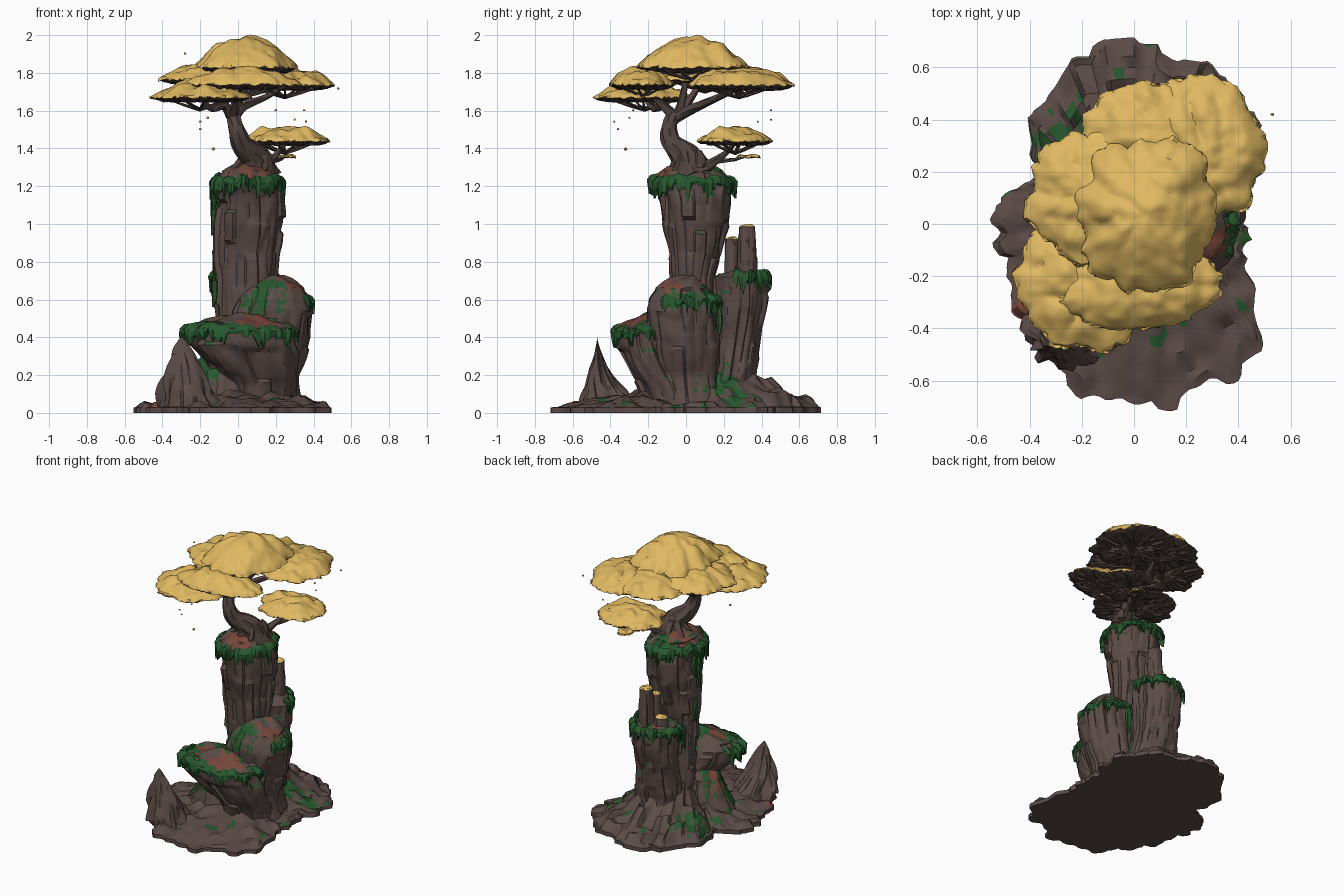
import bpy, bmesh, math, random
from math import sin, cos, pi, floor
from mathutils import Vector, noise

if "Cube" in bpy.data.objects:
    bpy.data.objects.remove(bpy.data.objects["Cube"])

random.seed(7)


def material(name, rgb):
    m = bpy.data.materials.new(name)
    m.diffuse_color = (*rgb, 1)
    m.use_nodes = True
    m.node_tree.nodes["Principled BSDF"].inputs["Base Color"].default_value = m.diffuse_color
    return m


ROCK = material("brown rock", (0.105, 0.071, 0.062))
MOSS = material("green moss", (0.020, 0.095, 0.026))
RED = material("red lichen", (0.18, 0.062, 0.042))
LEAF = material("golden leaves", (0.74, 0.48, 0.12))
BARK = material("dark bark", (0.082, 0.057, 0.049))
# patches of lichen and moss: (x, y, z, radius)
RED_SPOTS = [(.08, -.1, 1.29, .11), (-.06, .1, 1.29, .07), (.12, -.28, .48, .10), (-.1, -.2, .5, .05),
             (.28, -.06, .66, .07), (0, .3, .75, .06), (-.45, -.35, .05, .05), (-.22, -.03, .23, .06)]
GREEN_SPOTS = [(-.3, .34, .1, .09), (.25, .2, .12, .10), (.4, .28, .06, .06), (.14, -.16, .62, .11),
               (.36, -.02, .6, .07), (-.2, -.1, .25, .13), (.05, .2, 1.28, .10), (-.18, -.25, .47, .10)]


def nz(x, y, z):
    return noise.noise(Vector((x, y, z)))


def cell(x, y, z):
    return noise.cell(Vector((x + .5, y + .5, z + .5)))


def ground_colour(f, green=0.3):
    c = f.calc_center_median()
    wob = 0.08 * nz(c.x * 14, c.y * 14, c.z * 14) + 0.05 * nz(c.x * 40, c.y * 40, c.z * 40)
    if f.normal.z > 0.3 and any((c - Vector(s[:3])).length < s[3] + wob for s in RED_SPOTS):
        return 2
    if f.normal.z > 0 and any((c - Vector(s[:3])).length < s[3] + wob * 1.8 - .01 for s in GREEN_SPOTS):
        return 1
    return int(f.normal.z > 0.4 and nz(c.x * 9 + 5, c.y * 9, c.z * 9) > green)


def loft(name, rings, mats, loop=False, rule=None):
    """Skin equal-sized closed rings; rule(face, ring_index) gives the material."""
    n, bm, tagged = len(rings[0]), bmesh.new(), []
    vs = [[bm.verts.new(p) for p in r] for r in rings]
    for i in range(len(rings) if loop else len(rings) - 1):
        a, b = vs[i], vs[(i + 1) % len(rings)]
        for j in range(n):
            k = (j + 1) % n
            tagged.append((bm.faces.new((a[j], a[k], b[k], b[j])), i))
    if not loop:
        tagged += [(bm.faces.new(vs[0][::-1]), 0), (bm.faces.new(vs[-1]), len(rings) - 2)]
    bmesh.ops.recalc_face_normals(bm, faces=bm.faces)
    for f, i in tagged:
        f.material_index = rule(f, i) if rule else 0
    me = bpy.data.meshes.new(name)
    bm.to_mesh(me)
    bm.free()
    for m in mats:
        me.materials.append(m)
    bpy.context.collection.objects.link(bpy.data.objects.new(name, me))


def lerp_keys(keys, t):
    for a, b in zip(keys, keys[1:]):
        if t <= b[0]:
            u = (t - a[0]) / (b[0] - a[0])
            return [p + (q - p) * u for p, q in zip(a, b)]
    return list(keys[-1])


def rock(name, keys, dome, seed, amp=0.07, cols=16, leafy=False, green=0.2):
    """Columnar rock; keys are (z, centre x, centre y, radius x, radius y)."""
    n, z0, z1 = cols * 6, keys[0][0], keys[-1][0]
    steps = max(6, int((z1 - z0) / 0.018))

    def block(j, z):
        c, a = j // 6, 2 * pi * j / n
        s = 0.99 + amp * (cell(c, floor(z * 6 + 2 * cell(c, seed, 0)), seed) - 0.5)
        s += 0.11 * nz(cos(a) * 1.8 + seed, sin(a) * 1.8, z * 5) + 0.05 * nz(cos(a) * 5 + seed, sin(a) * 5, z * 9)
        return s - (0.022 if j % 6 == 0 else 0)

    rings = []
    for i in range(steps + 1):
        z, cx, cy, rx, ry = lerp_keys(keys, z0 + (z1 - z0) * i / steps)
        rings.append([(cx + rx * block(j, z) * cos(2 * pi * j / n),
                       cy + ry * block(j, z) * sin(2 * pi * j / n), z) for j in range(n)])
    _, cx, cy, rx, ry = keys[-1]
    for s in (0.97, 0.91, 0.84, 0.76, 0.66, 0.56, 0.45, 0.34, 0.22, 0.1, 0.02):
        ring = []
        for j in range(n):
            a, w = 2 * pi * j / n, s * (block(j, z1) if s > 0.8 else 1)
            x, y = cx + rx * w * cos(a), cy + ry * w * sin(a)
            ring.append((x, y, z1 + dome * (1 - s ** 2.4) + 0.05 * nz(x * 12, y * 12, seed) * (1 - s)))
        rings.append(ring)
    loft(name, rings, (ROCK, MOSS, RED, LEAF),
         rule=lambda f, i: 3 * (i > steps) if leafy else ground_colour(f, green))


def moss(name, c, rx, ry, z, drop, a0=0, a1=360, seed=0):
    """Mossy rim with hanging drips between two angles."""
    full, n, rings = a1 - a0 >= 360, int((a1 - a0) / 2.5), []
    for i in range(n if full else n + 1):
        a = math.radians(a0 + (a1 - a0) * i / n)
        w = 1 + 0.11 * nz(cos(a) * 1.8 + seed, sin(a) * 1.8, z * 5) + random.uniform(-0.01, 0.04)
        d = 0.02 + drop * (abs(nz(cos(a) * 5, sin(a) * 5, seed + 2)) + 1.1 * random.random() ** 5)
        zz = z + 0.03 * nz(cos(a) * 4, sin(a) * 4, seed)
        inner = 0.86 + 0.16 * nz(cos(a) * 5, sin(a) * 5, seed + 8)
        rings.append([(c[0] + rx * w * s * cos(a), c[1] + ry * w * s * sin(a), h) for s, h in (
            (inner, zz + 0.022), (0.98, zz + 0.012), (1.06, zz - 0.012), (1.045, zz - d), (1, zz - d), (0.85, zz - 0.03))])
    loft(name, rings, (MOSS,), loop=full)


def tube(name, pts, mat, sides=10, knobs=0.12):
    """Smooth tapered limb through (x, y, z, radius) points."""
    P = [Vector(p) for p in pts]
    P = [2 * P[0] - P[1]] + P + [2 * P[-1] - P[-2]]
    path = [0.5 * (2 * b + (c - a) * t + (2 * a - 5 * b + 4 * c - d) * t * t + (3 * b - a - 3 * c + d) * t ** 3)
            for a, b, c, d in zip(P, P[1:], P[2:], P[3:]) for t in (0, .2, .4, .6, .8)] + [P[-2]]
    rings = []
    for i, p in enumerate(path):
        t = (path[min(i + 1, len(path) - 1)] - path[max(i - 1, 0)]).to_3d().normalized()
        u = t.cross(Vector((0.31, 0.9, 0.1))).normalized()
        v = t.cross(u)
        rings.append([p.to_3d() + max(p[3], 0.002) * (1 + knobs * sin(3 * j + i * 0.4))
                      * (u * cos(2 * pi * j / sides) + v * sin(2 * pi * j / sides)) for j in range(sides)])
    loft(name, rings, (mat,))


def pad(name, cx, cy, rx, ry, z, h, seed, twigs=9):
    """Leaf cloud: lumpy golden top, dark twiggy underside."""
    n, rings = 110, []
    tops = [0.01] + [k / 20 for k in range(1, 20)] + [0.975, 1]
    for i, t in enumerate(tops + [0.985, 0.9, 0.75, 0.55, 0.3, 0.02]):
        ring = []
        for j in range(n):
            a = 2 * pi * j / n
            w = t * (1 + 0.20 * nz(cos(a) * 1.9, sin(a) * 1.9, seed) + t ** 4 * 0.10 * nz(cos(a) * 5, sin(a) * 5, seed)
                     + (random.uniform(-0.02, 0.02) if t > 0.96 else 0))
            x, y = cx + rx * w * cos(a), cy + ry * w * sin(a)
            if i < len(tops):
                lump = abs(nz(x * 8, y * 8, seed)) * 0.045 + 0.010 * nz(x * 22, y * 22, seed) - 0.008
                zz = z + h * (1 - t ** 2.0) + lump * min(1, 4 * (1 - t)) - (random.uniform(0, 0.015) if t > 0.97 else 0)
            else:
                zz = z - 0.008 - min(0.03, h * 0.3) * min(1, 6 * (1 - t)) * random.uniform(0.1, 1.1)
            ring.append((x, y, zz))
        rings.append(ring)
    loft(name, rings, (LEAF, BARK), rule=lambda f, i: int(i >= len(tops) - 1))
    for k in range(twigs):
        c, s = rx * cos(2 * pi * k / twigs + seed), ry * sin(2 * pi * k / twigs + seed)
        tube(name + "_twig", [(cx, cy, z - 0.07, 0.010), (cx + c * 0.35, cy + s * 0.35, z - 0.045, 0.007),
                              (cx + c * 0.75, cy + s * 0.75, z - 0.012, 0.004)], BARK, 5)


# ground slab: outline radius every 15 degrees, rising towards the middle
R = [.44, .47, .54, .63, .67, .69, .705, .70, .64, .58, .42, .51, .54, .53, .56, .60, .62, .67, .71, .70, .71, .69, .54, .46]
N, rings = 192, []
for t in (-0.02, -1, 1, 0.985, 0.95, 0.9, 0.84, 0.78, 0.72, 0.66, 0.6, 0.54, 0.48, 0.4, 0.3, 0.02):
    ring = []
    for j in range(N):
        a, q = 2 * pi * j / N, j / N * 24
        r = R[int(q)] + (R[(int(q) + 1) % 24] - R[int(q)]) * (q % 1)
        r += 0.05 * nz(cos(a) * 8, sin(a) * 8, 1) + 0.025 * (cell(j // 4, 0, 0) - 0.5)
        x, y = r * abs(t) * cos(a), r * abs(t) * sin(a)
        h = 0.028 + (0.12 + 0.26 * max(0, sin(a))) * (1 - t)
        if t < 0.98:
            h += 0.04 * nz(x * 11, y * 11, 4) + 0.04 * max(0, sin(a)) * (cell(j // 6, floor(t * 8), 2) - 0.4)
        ring.append((x, y, max(0.024, h) if t > 0 else 0))
    rings.append(ring)
loft("ground_slab", rings, (ROCK, MOSS, RED), rule=lambda f, i: ground_colour(f, 0.48) if i > 0 else 0)

# sharp fluted pinnacle at the front left, wide across x and thin across y
rings = []
for k in range(17):
    u, ring = k / 16, []
    for j in range(40):
        a = 2 * pi * j / 40
        s = 1 + 0.35 * nz(cos(a) * 3, sin(a) * 3, u * 3) - (0.1 if j % 4 == 0 else 0)
        ring.append((-0.30 + 0.04 * (1 - u) + 0.165 * s * max(0.01, 1 - u) ** 0.75 * cos(a),
                     -0.47 + 0.07 * (1 - u) ** 2 + 0.15 * s * max(0.01, 1 - u) ** 1.4 * sin(a),
                     0.03 + 0.37 * u + 0.06 * nz(j * 0.7, u * 3, 3) * (1 - u) * (u > 0)))
    rings.append(ring)
loft("front_pinnacle", rings, (ROCK,))

# rock column and its ledges
rock("main_column", [(.2, .05, .07, .17, .14), (.7, .045, .04, .165, .115), (.85, .045, .05, .165, .145),
                     (1.0, .06, .05, .185, .18), (1.12, .06, .05, .185, .19), (1.24, .05, .035, .18, .205)], 0.085, 3, amp=0.09)
rock("front_ledge", [(0, .11, -.03, .2, .18), (.15, .11, -.08, .2, .18), (.28, .06, -.14, .25, .2),
                     (.36, .02, -.17, .285, .205), (.45, .01, -.18, .30, .2)], 0.06, 11)
rock("ledge_saddle", [(.3, .1, -.05, .17, .14), (.53, .12, -.05, .15, .14)], 0.15, 14, green=0.05)
rock("left_ramp", [(0, -.12, -.05, .25, .2), (.2, -.09, -.05, .17, .16)], 0.14, 26, green=0.1)
rock("right_ledge", [(0, .18, .02, .16, .2), (.2, .18, 0, .15, .18), (.4, .2, -.01, .195, .195),
                     (.55, .21, -.02, .20, .2), (.61, .21, -.02, .185, .185)], 0.11, 20)
rock("back_ledge", [(0, .05, .2, .22, .22), (.2, .05, .24, .18, .13), (.4, .04, .27, .155, .125),
                    (.55, .04, .29, .17, .145), (.72, .04, .29, .175, .155)], 0.035, 31)
for i, (x, y, r, z) in enumerate([(.09, .325, .05, .985), (.075, .24, .036, .92), (-.02, .31, .05, .80)]):
    rock("back_pillar_%d" % (i + 1), [(.65, x, y, r * 1.15, r * 1.15), (z, x, y, r * .9, r * .9)], 0.015, 40 + i, cols=8, leafy=True)

# hanging moss on the rims, and vines on the left of the column
moss("summit_moss", (.045, .035), .187, .215, 1.235, .075, seed=3)
moss("front_ledge_moss", (.01, -.18), .295, .2, .445, .065, 165, 372, seed=11)
moss("right_ledge_moss", (.2, -.02), .193, .192, .60, .055, -35, 95, seed=20)
moss("back_ledge_moss", (.04, .29), .175, .155, .73, .065, -15, 205, seed=31)
for x, y, top, bottom in [(-.135, .03, 1.2, .94), (-.125, .07, 1.2, 1.02), (-.125, .06, .86, .70),
                          (-.13, .2, .72, .56), (.19, .17, .6, .38), (-.13, .0, 1.2, 1.08)]:
    tube("hanging_vine", [(x, y, top, .012), (x + .006, y + .008, (top + bottom) / 2, .017), (x, y, bottom, .006)], MOSS, 7, 0.35)

# trunk, roots and stumps
tube("trunk", [(.11, .04, 1.25, .11), (.09, .01, 1.34, .08), (.03, -.06, 1.41, .055), (0, -.09, 1.47, .045),
               (-.015, -.085, 1.53, .038), (-.03, -.06, 1.58, .034)], BARK, 16)
for k in range(7):
    c, s = cos(2 * pi * k / 7), sin(2 * pi * k / 7)
    tube("root", [(.09 + .04 * c, .02 + .04 * s, 1.37, .03), (.085 + .08 * c, .025 + .08 * s, 1.32, .025),
                  (.07 + .12 * c, .03 + .12 * s, 1.28, .012)], BARK, 8)
for x, y, z in [(.1, -.01, 1.43), (.13, .03, 1.42), (.07, .05, 1.41), (.16, .07, 1.40)]:
    tube("broken_stump", [(x, y, 1.30, .04), (x, y, z - .05, .028), (x - .01, y - .01, z, .004)], BARK, 8)

# leaf clouds: centre, radii, rim height, dome height
pads = [("crown", .05, .03, .27, .30, 1.835, .155), ("right_back_cloud", .25, .28, .26, .27, 1.74, .085),
        ("back_cloud", .06, .32, .27, .22, 1.75, .08), ("left_cloud", -.16, .1, .25, .26, 1.77, .08),
        ("front_cloud", .02, -.23, .30, .18, 1.745, .085), ("front_left_cloud", -.20, -.22, .25, .26, 1.675, .075)]
for i, p in enumerate(pads):
    pad(*p, seed=i * 3.7 + 1)
    _, x, y, _, _, z, _ = p
    tube(p[0] + "_branch", [(-.03, -.06, 1.56, .030), (-.03 + (x + .03) * .25, -.06 + (y + .06) * .35, 1.625, .022),
                            (-.03 + (x + .03) * .65, -.06 + (y + .06) * .7, z - .065, .016), (x, y, z - .005, .010)], BARK, 9)
pad("low_cloud", .25, .26, .23, .20, 1.445, .07, 9.3)
pad("tiny_cloud", .25, .33, .055, .06, 1.36, .012, 4.4, 0)
tube("low_branch", [(.13, .08, 1.28, .04), (.17, .15, 1.33, .022), (.21, .21, 1.375, .016), (.25, .26, 1.43, .01)], BARK)
tube("tiny_branch", [(.17, .15, 1.33, .012), (.22, .25, 1.34, .009), (.25, .32, 1.357, .005)], BARK)

# drifting leaves
for x, y, z in [(-.13, -.32, 1.395), (-.2, -.38, 1.54), (-.2, -.36, 1.5), (-.16, -.3, 1.56), (.36, .38, 1.54),
                (.35, .45, 1.6), (.3, .45, 1.55), (-.28, -.1, 1.9), (.53, .42, 1.715), (.2, -.28, 1.6)]:
    r = 0.009 if z < 1.4 else 0.006
    tube("drifting_leaf", [(x - r, y, z, .003), (x, y, z + .002, r), (x + r, y, z, .003)], LEAF, 6)

# smooth surfaces, keeping rock edges sharp
bpy.ops.object.select_all(action='SELECT')
bpy.context.view_layer.objects.active = bpy.data.objects["trunk"]
bpy.ops.object.shade_smooth_by_angle(angle=math.radians(38))
